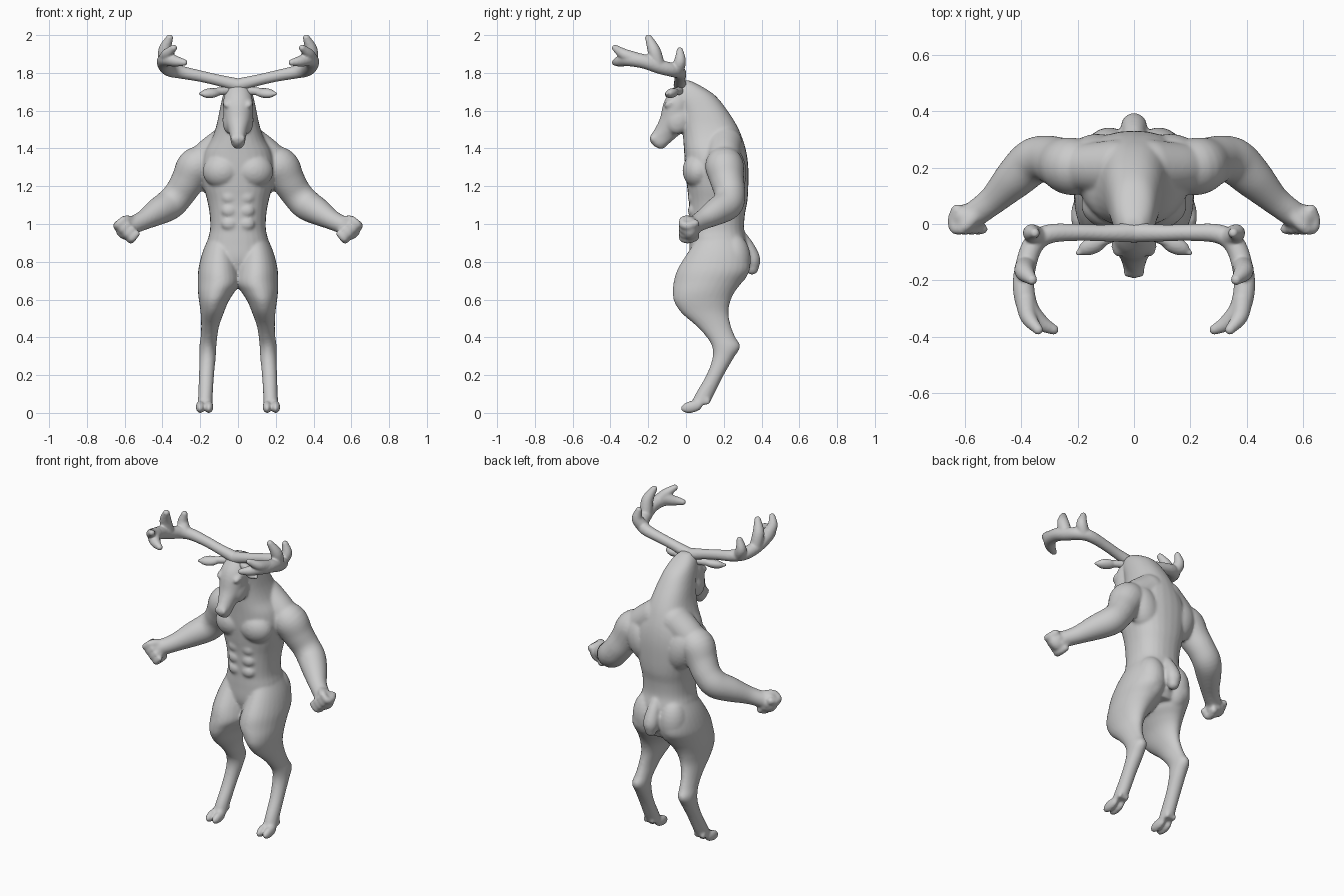
import bpy, bmesh, math
from mathutils import Vector, Matrix, Euler

cube = bpy.data.objects.get("Cube")
if cube:
    bpy.data.objects.remove(cube, do_unlink=True)

clay = bpy.data.materials.new("clay grey")
clay.use_nodes = True
clay.diffuse_color = (.6, .6, .6, 1)
clay.node_tree.nodes["Principled BSDF"].inputs["Base Color"].default_value = (.6, .6, .6, 1)

SIDES = (1, -1)
SEGMENTS = 28


def spline(rows, steps=5):
    """Smoothly resample a list of equal-length rows of numbers."""
    rows = [Vector(r) for r in rows]
    ends = [rows[0]] + rows + [rows[-1]]
    out = []
    for a, b, c, d in zip(ends, ends[1:], ends[2:], ends[3:]):
        for i in range(steps):
            t = i / steps
            out.append(b + (c - a) * (t / 2) + (a * 2 - b * 5 + c * 4 - d) * (t * t / 2)
                       + (b * 3 - a - c * 3 + d) * (t ** 3 / 2))
    return out + [rows[-1]]


def loft(bm, rings):
    """Skin closed rings of points and cap both ends."""
    rings = [[bm.verts.new(p) for p in ring] for ring in rings]
    for low, high in zip(rings, rings[1:]):
        for i in range(len(low)):
            j = (i + 1) % len(low)
            bm.faces.new((low[i], low[j], high[j], high[i]))
    bm.faces.new(rings[0])
    bm.faces.new(rings[-1])


def circle(power=1):
    """Unit ring; a power below one makes it squarer."""
    for i in range(SEGMENTS):
        a = math.tau * i / SEGMENTS
        yield [math.copysign(abs(v) ** power, v) for v in (math.cos(a), math.sin(a))]


def slices(bm, rows, side=1, power=1):
    """Stack level ovals, each given as height, front, back, inner x, outer x."""
    loft(bm, [[((xi + xo + (xo - xi) * c) / 2 * side, (yf + yb + (yb - yf) * s) / 2, z)
               for c, s in circle(power)] for z, yf, yb, xi, xo in spline(rows)])


def blob(bm, centre, radii, turn=(0, 0, 0), side=1):
    """Ellipsoid; turn is in degrees and is mirrored with the side."""
    spin = Euler([math.radians(a) for a in turn]).to_matrix().to_4x4()
    flip = Matrix.Diagonal((side, 1, 1, 1))
    place = flip @ Matrix.Translation(centre) @ spin @ Matrix.Diagonal((*radii, 1))
    bmesh.ops.create_uvsphere(bm, u_segments=24, v_segments=14, radius=1, matrix=place)


def limb(bm, rows, side=1):
    """Round tube with rounded ends through points given as x, y, z, radius."""
    path = spline(rows)
    points = [Vector((p[0] * side, p[1], p[2])) for p in path]
    axis = Vector((0, 0, 1))
    frame = Matrix.Identity(3)
    rings = []
    for i, p in enumerate(points):
        ahead = (points[min(i + 1, len(points) - 1)] - points[max(i - 1, 0)]).normalized()
        frame = axis.rotation_difference(ahead).to_matrix() @ frame
        axis = ahead
        rings.append([p + frame @ Vector((c, s, 0)) * path[i][3] for c, s in circle()])
    loft(bm, rings)
    for p, row in ((points[0], path[0]), (points[-1], path[-1])):
        blob(bm, p, (row[3],) * 3)


def finish(bm, name, voxel, rounds):
    """Fuse the overlapping shapes into one smooth skin."""
    bmesh.ops.recalc_face_normals(bm, faces=bm.faces)
    mesh = bpy.data.meshes.new(name)
    bm.to_mesh(mesh)
    bm.free()
    mesh.materials.append(clay)
    mesh.shade_smooth()
    obj = bpy.data.objects.new(name, mesh)
    bpy.context.collection.objects.link(obj)
    fuse = obj.modifiers.new("fuse", 'REMESH')
    fuse.mode = 'VOXEL'
    fuse.voxel_size = voxel
    fuse.use_smooth_shade = True
    soften = obj.modifiers.new("soften", 'SMOOTH')
    soften.factor = .5
    soften.iterations = rounds


# Torso and neck
body = bmesh.new()
trunk = [(.7, .06, .29, .09), (.8, .02, .33, .16), (.9, .018, .322, .163), (.97, .02, .308, .148),
         (1.05, .018, .312, .15), (1.12, .015, .325, .162), (1.2, .005, .33, .182),
         (1.3, -.005, .33, .195), (1.38, -.01, .32, .18), (1.45, -.015, .3, .14),
         (1.52, -.02, .27, .115), (1.6, -.03, .22, .098), (1.68, -.06, .155, .08),
         (1.73, -.055, .08, .06), (1.76, -.03, .02, .03)]
slices(body, [(z, f, b, -w, w) for z, f, b, w in trunk], power=.87)

# Long tapering head
skull = [(1.73, -.06, .02, .05), (1.68, -.1, .03, .072), (1.63, -.122, .03, .08),
         (1.56, -.138, .02, .072), (1.5, -.167, -.005, .054), (1.46, -.193, -.05, .042),
         (1.425, -.183, -.09, .036), (1.4, -.15, -.115, .02)]
slices(body, [(z, f, b, -w, w) for z, f, b, w in skull])

# Tail
limb(body, [(0, .29, .93, .035), (0, .325, .87, .042), (0, .348, .81, .046), (0, .35, .765, .034)])

leg = [(.94, .07, .28, .03, .15), (.85, .01, .325, .01, .188), (.76, -.045, .338, -.01, .21),
       (.69, -.066, .295, -.015, .213), (.64, -.07, .258, .018, .212), (.59, -.063, .235, .05, .206),
       (.53, -.025, .225, .075, .198), (.46, .055, .238, .1, .195), (.4, .11, .262, .11, .198),
       (.35, .138, .287, .115, .205), (.29, .14, .252, .118, .205), (.2, .108, .2, .127, .207),
       (.1, .05, .15, .133, .21), (.045, .025, .12, .135, .215)]
arm = [(.18, .2, 1.32, .095), (.225, .205, 1.3, .102), (.265, .218, 1.23, .09),
       (.31, .232, 1.16, .082), (.36, .22, 1.105, .082), (.425, .16, 1.065, .072),
       (.5, .085, 1.02, .052), (.565, .035, .99, .047)]

for side in SIDES:
    # Face: brow, cheek, nostril
    blob(body, (.056, -.08, 1.64), (.024, .04, .02), (25, 0, 0), side)
    blob(body, (.048, -.04, 1.55), (.034, .06, .075), (-20, 0, 0), side)
    blob(body, (.022, -.172, 1.452), (.016, .018, .02), side=side)
    # Chest, belly and back muscles
    blob(body, (.088, .06, 1.282), (.1, .078, .09), (0, 10, 10), side)
    for z in (1.14, 1.07, 1):
        blob(body, (.045, .043, z), (.045, .034, .038), side=side)
    limb(body, [(.06, .2, 1.42, .1), (.14, .2, 1.37, .09), (.2, .2, 1.32, .085)], side)
    blob(body, (.13, .235, 1.27), (.1, .085, .14), (0, 20, 0), side)
    # Buttock
    blob(body, (.088, .25, .81), (.088, .093, .14), side=side)
    # Leg, hoof toes and dew claws
    slices(body, leg, side)
    for x in (.154, .2):
        blob(body, (x, .03, .032), (.024, .06, .032), (12, 0, 0), side)
        blob(body, (x, .112, .062), (.015, .018, .02), side=side)
    # Arm and fist with curled fingers and thumb
    limb(body, arm, side)
    blob(body, (.588, .022, .977), (.062, .046, .064), (0, 45, 0), side)
    for i in range(4):
        x, z = .639 - i * .024, .991 - i * .024
        limb(body, [(x - .012, .05, z + .012, .022), (x, .015, z, .023),
                    (x - .006, -.016, z + .006, .022), (x - .03, -.018, z + .03, .019)], side)
    limb(body, [(.565, .03, 1.018, .026), (.6, -.008, 1.022, .023), (.625, -.02, 1.0, .018)], side)
finish(body, "body", .008, 8)

beam = [(0, -.03, 1.735, .036), (.1, -.032, 1.76, .03), (.2, -.03, 1.783, .03),
        (.3, -.035, 1.803, .034), (.355, -.07, 1.815, .037), (.382, -.14, 1.832, .037),
        (.392, -.22, 1.86, .038), (.375, -.3, 1.872, .037), (.33, -.35, 1.862, .029),
        (.285, -.375, 1.855, .018)]
tines = {"rear": [(.335, -.05, 1.81, .036), (.363, -.032, 1.86, .032), (.352, -.032, 1.918, .018)],
         "middle": [(.385, -.15, 1.85, .036), (.388, -.17, 1.92, .034), (.362, -.198, 1.985, .019)],
         "front": [(.385, -.27, 1.875, .036), (.375, -.33, 1.9, .029), (.34, -.375, 1.932, .018)]}
for side, label in zip(SIDES, ("left", "right")):
    # Branched antler
    antler = bmesh.new()
    limb(antler, beam, side)
    for tine in tines.values():
        limb(antler, tine, side)
    finish(antler, label + "_antler", .006, 5)
    # Leaf-shaped ear
    ear = bmesh.new()
    blob(ear, (.145, -.075, 1.693), (.058, .032, .025), (25, 5, -25), side)
    limb(ear, [(.06, -.035, 1.705, .022), (.12, -.062, 1.7, .02), (.198, -.103, 1.69, .01)], side)
    finish(ear, label + "_ear", .006, 3)
